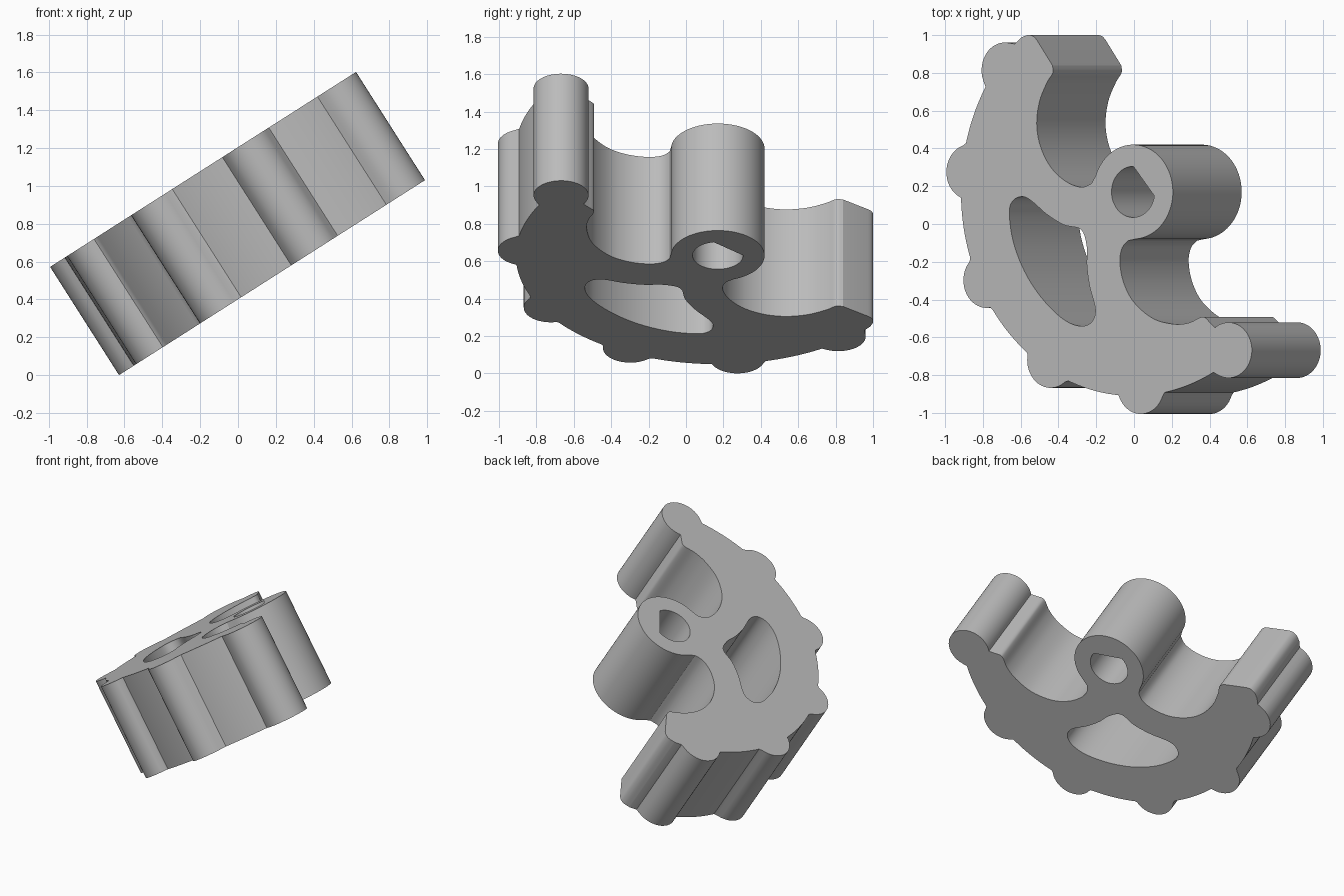
import bpy, bmesh
from math import sin, cos, sqrt, radians, degrees, asin
from mathutils import Vector, Matrix

if "Cube" in bpy.data.objects:
    bpy.data.objects.remove(bpy.data.objects["Cube"], do_unlink=True)

TILT = radians(32.5)
THICK = 0.678
HUB = Vector((-0.006, 0.17))
RIM, TOOTH_RING, TOOTH = 1.08, 1.03, 0.147
TEETH = [141.3 + 32.85 * k for k in range(6)]


def polar(angle, r, centre=HUB):
    a = radians(angle)
    return centre + Vector((cos(a), sin(a))) * r


def arc(start, end, r, steps, centre=HUB):
    return [polar(start + (end - start) * i / steps, r, centre) for i in range(steps + 1)]


def smooth(points, closed=False, steps=5):
    """Catmull-Rom curve through ground-plan points, stretched onto the slope."""
    p = [Vector((x / cos(TILT), y)) for x, y in points]
    n, out = len(p), []
    pick = (lambda i: p[i % n]) if closed else (lambda i: p[min(max(i, 0), n - 1)])
    for i in range(n if closed else n - 1):
        a, b, c, d = (pick(i + k) for k in (-1, 0, 1, 2))
        for s in range(steps):
            t = s / steps
            out.append(0.5 * (2 * b + (c - a) * t + (2 * a - 5 * b + 4 * c - d) * t * t
                              + (3 * b - a - 3 * c + d) * t ** 3))
    return out if closed else out + [p[-1]]


def rim_radius(angle):
    """Rim circle with round teeth standing out of it."""
    r = RIM
    for t in TEETH:
        d = radians(angle - t)
        s = TOOTH ** 2 - (TOOTH_RING * sin(d)) ** 2
        if abs(d) < 1 and s > 0:
            r = max(r, TOOTH_RING * cos(d) + sqrt(s))
    return r


# Outer edge: toothed rim, then the last tooth as a free rounded end
first, last = 133.5, TEETH[-1]
outline = [polar(a, rim_radius(a)) for a in
           (first + (last - first) * i / 200 for i in range(201))]
outline += arc(last, last + 180, TOOTH, 24, polar(last, TOOTH_RING))[1:]

# Lower pocket, hub, upper pocket and blunt end
outline += smooth([(0.40, -0.52), (0.375, -0.495), (0.35, -0.495), (0.29, -0.523),
                   (0.21, -0.53), (0.10, -0.50), (0.0, -0.415), (-0.055, -0.31),
                   (-0.075, -0.2), (-0.062, -0.125), (-0.03, -0.088)])
outline += arc(-86, 160, 0.25, 48)
outline += smooth([(-0.225, 0.215), (-0.28, 0.195), (-0.36, 0.225), (-0.44, 0.30),
                   (-0.495, 0.41), (-0.515, 0.53), (-0.50, 0.65), (-0.46, 0.75),
                   (-0.43, 0.80), (-0.432, 0.84)])
outline += smooth([(-0.515, 0.975), (-0.535, 0.995), (-0.565, 1.0), (-0.60, 0.985)])

# Window between the spokes and the flatted shaft hole
window = smooth([(-0.59, 0.145), (-0.64, 0.125), (-0.66, 0.06), (-0.64, -0.09),
                 (-0.58, -0.25), (-0.49, -0.39), (-0.38, -0.50), (-0.29, -0.54),
                 (-0.225, -0.52), (-0.205, -0.45), (-0.235, -0.33), (-0.25, -0.22),
                 (-0.25, -0.12), (-0.28, -0.03), (-0.37, -0.005), (-0.46, 0.05),
                 (-0.54, 0.12)], closed=True)
shaft_hole = arc(89, 351, 0.135, 40)

# Fill the flat profile and pull it down to full thickness
bm = bmesh.new()
edges = []
for loop in (outline, window, shaft_hole):
    vs = [bm.verts.new((p.x, p.y, 0)) for p in loop]
    edges += [bm.edges.new((vs[i - 1], vs[i])) for i in range(len(vs))]
bmesh.ops.triangle_fill(bm, use_beauty=True, edges=edges, normal=(0, 0, 1))
ext = bmesh.ops.extrude_face_region(bm, geom=bm.faces[:], use_keep_orig=True)
moved = [g for g in ext["geom"] if isinstance(g, bmesh.types.BMVert)]
bmesh.ops.translate(bm, verts=moved, vec=(0, 0, -THICK))
bmesh.ops.recalc_face_normals(bm, faces=bm.faces[:])
bm.transform(Matrix.Translation((0, 0, 1.205)) @ Matrix.Rotation(-TILT, 4, 'Y'))

mesh = bpy.data.meshes.new("sector_wheel")
bm.to_mesh(mesh)
bm.free()
wheel = bpy.data.objects.new("sector_wheel", mesh)
bpy.context.collection.objects.link(wheel)

grey = bpy.data.materials.new("plain_grey")
grey.use_nodes = True
colour = (0.5, 0.5, 0.5, 1)
grey.diffuse_color = colour
grey.node_tree.nodes["Principled BSDF"].inputs["Base Color"].default_value = colour
mesh.materials.append(grey)

bpy.context.view_layer.objects.active = wheel
wheel.select_set(True)
bpy.ops.object.shade_smooth_by_angle(angle=radians(25))
